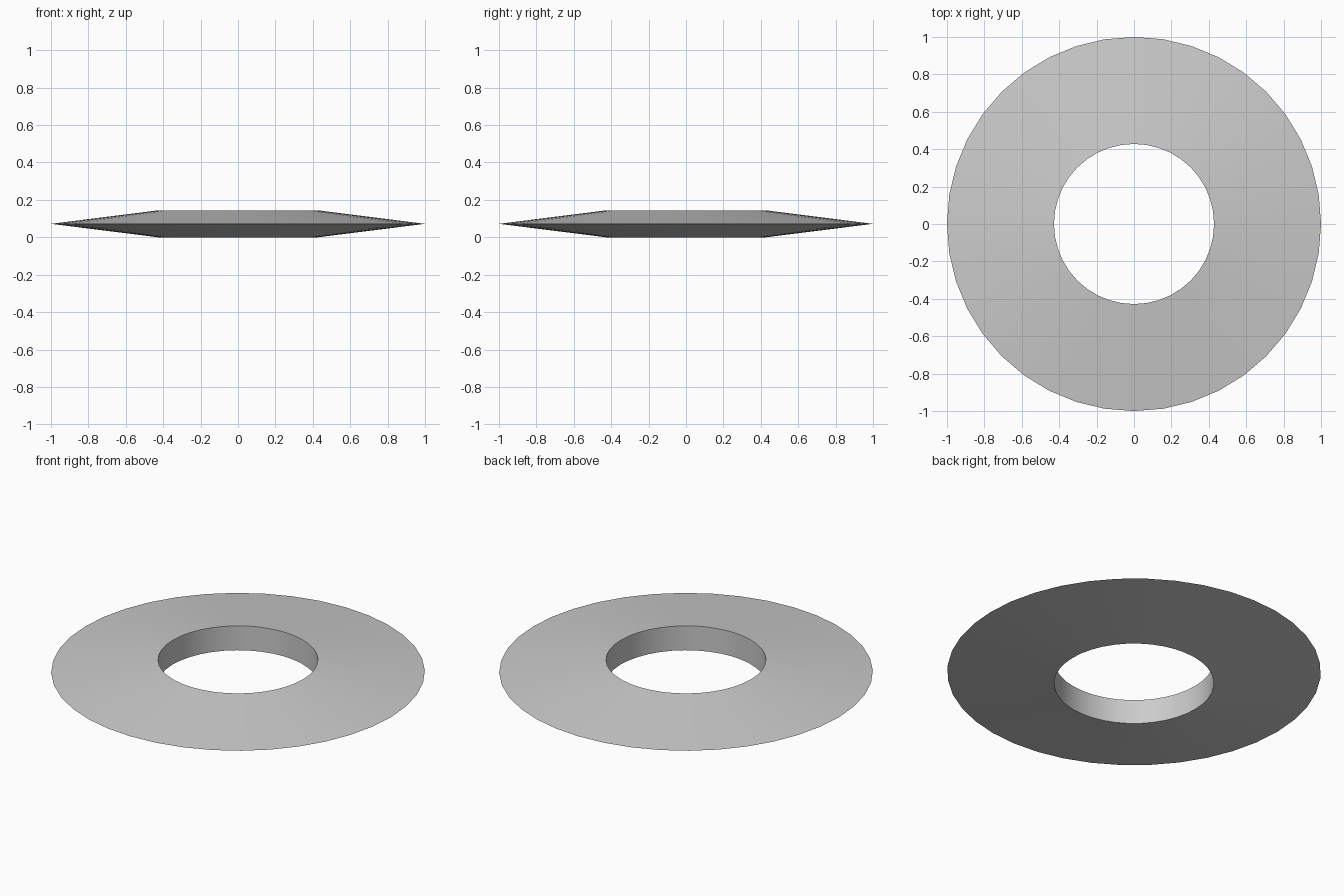
import bpy, bmesh, math

if "Cube" in bpy.data.objects:
    bpy.data.objects.remove(bpy.data.objects["Cube"])

SEGMENTS = 40
HEIGHT = 0.144
# Triangular cross-section (radius, z): inner wall tapering to a sharp rim
PROFILE = [(0.428, 0.0), (1.0, HEIGHT / 2), (0.428, HEIGHT)]

# Sharp-edged ring: revolve the closed profile around z
bm = bmesh.new()
rings = []
for i in range(SEGMENTS):
    a = 2 * math.pi * i / SEGMENTS
    rings.append([bm.verts.new((r * math.cos(a), r * math.sin(a), z)) for r, z in PROFILE])
for i in range(SEGMENTS):
    here, after = rings[i], rings[(i + 1) % SEGMENTS]
    for j in range(3):
        k = (j + 1) % 3
        bm.faces.new((here[j], after[j], after[k], here[k]))
bmesh.ops.recalc_face_normals(bm, faces=bm.faces)

mesh = bpy.data.meshes.new("throwing_ring")
bm.to_mesh(mesh)
bm.free()
ring = bpy.data.objects.new("throwing_ring", mesh)
bpy.context.collection.objects.link(ring)

# Smooth around the ring, crisp at the rims
bpy.context.view_layer.objects.active = ring
ring.select_set(True)
bpy.ops.object.shade_smooth_by_angle(angle=math.radians(30))
